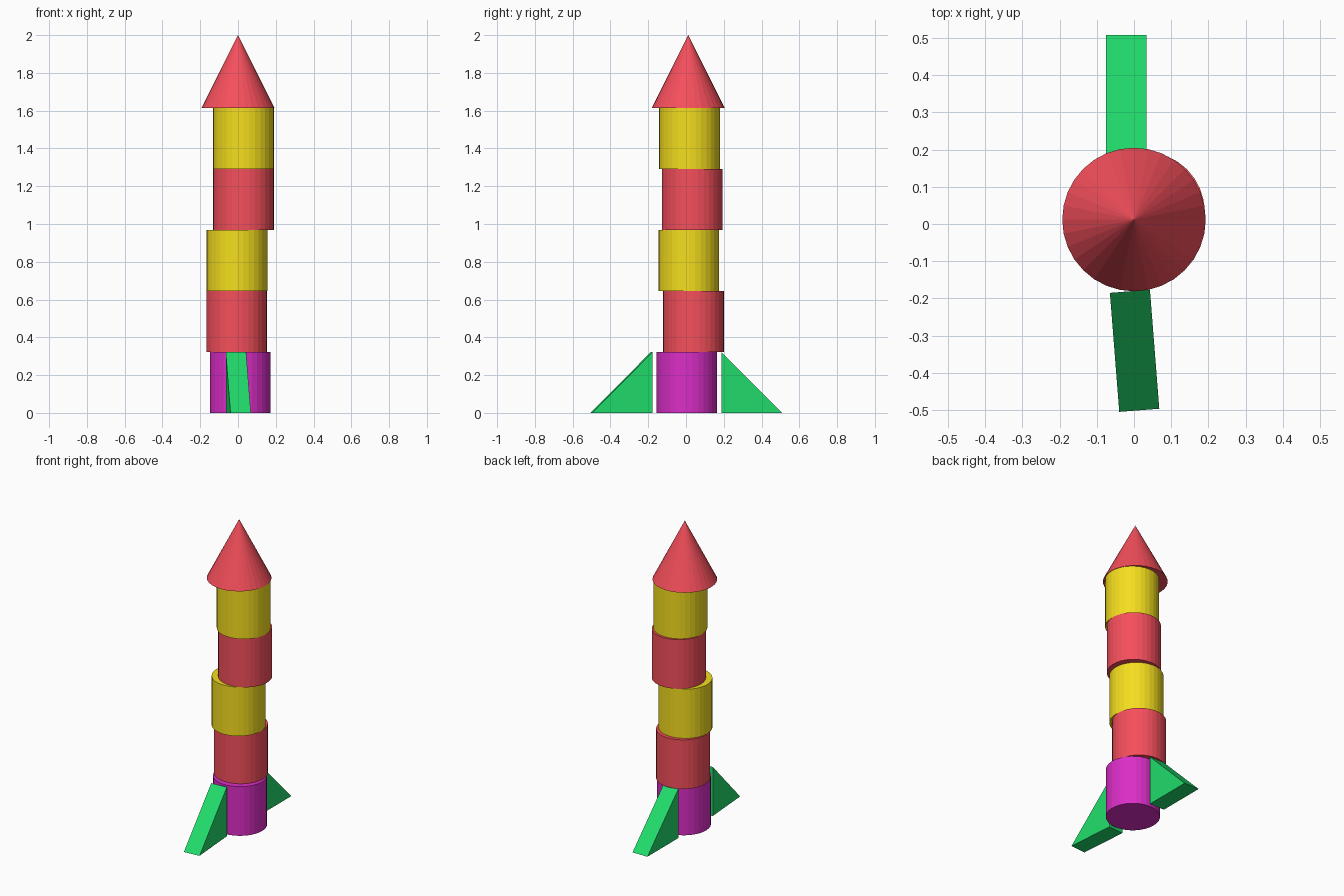
import bpy
import bmesh
import math
from mathutils import Matrix, Vector

if "Cube" in bpy.data.objects:
    bpy.data.objects.remove(bpy.data.objects["Cube"])


def material(name, rgb):
    mat = bpy.data.materials.new(name)
    mat.diffuse_color = (*rgb, 1)
    mat.use_nodes = True
    mat.node_tree.nodes["Principled BSDF"].inputs["Base Color"].default_value = mat.diffuse_color
    return mat


RED = material("red", (0.91, 0.078, 0.105))
YELLOW = material("yellow", (0.91, 0.73, 0.013))
PURPLE = material("purple", (0.71, 0.027, 0.57))
GREEN = material("green", (0.015, 0.71, 0.147))


def add_object(name, bm, mat):
    bmesh.ops.recalc_face_normals(bm, faces=bm.faces)
    mesh = bpy.data.meshes.new(name)
    bm.to_mesh(mesh)
    bm.free()
    mesh.materials.append(mat)
    obj = bpy.data.objects.new(name, mesh)
    bpy.context.collection.objects.link(obj)
    return obj


def round_block(name, x, y, z0, z1, r_bottom, r_top, mat):
    bm = bmesh.new()
    bmesh.ops.create_cone(bm, cap_ends=True, segments=32, radius1=r_bottom,
                          radius2=r_top, depth=z1 - z0,
                          matrix=Matrix.Translation((x, y, (z0 + z1) / 2)))
    return add_object(name, bm, mat)


def fin(name, x, y, angle):
    """Triangular prism leaning out along local +y from its upright inner face."""
    width, length, height = 0.108, 0.321, 0.323
    bm = bmesh.new()
    profile = [(0, 0), (length, 0), (0, height)]
    face = bm.faces.new([bm.verts.new((-width / 2, py, pz)) for py, pz in profile])
    side = bmesh.ops.extrude_face_region(bm, geom=[face])["geom"]
    bmesh.ops.translate(bm, vec=Vector((width, 0, 0)),
                        verts=[v for v in side if isinstance(v, bmesh.types.BMVert)])
    obj = add_object(name, bm, GREEN)
    obj.location = (x, y, 0)
    obj.rotation_euler.z = math.radians(angle)
    return obj


# Slightly misaligned stack of body blocks
STEP = 0.323
blocks = [
    ("engine_block", 0.012, 0.004, PURPLE),
    ("lower_red_block", -0.007, 0.040, RED),
    ("lower_yellow_block", -0.006, 0.015, YELLOW),
    ("upper_red_block", 0.029, 0.033, RED),
    ("upper_yellow_block", 0.029, 0.018, YELLOW),
]
for i, (name, x, y, mat) in enumerate(blocks):
    round_block(name, x, y, i * STEP, (i + 1) * STEP, 0.161, 0.161, mat)

# Nose cone
round_block("nose_cone", 0.0, 0.012, 5 * STEP, 2.0, 0.193, 0.0, RED)

# Fins: back one straight, front one slightly turned
fin("back_fin", -0.021, 0.187, 0)
fin("front_fin", -0.011, -0.181, 184.5)
